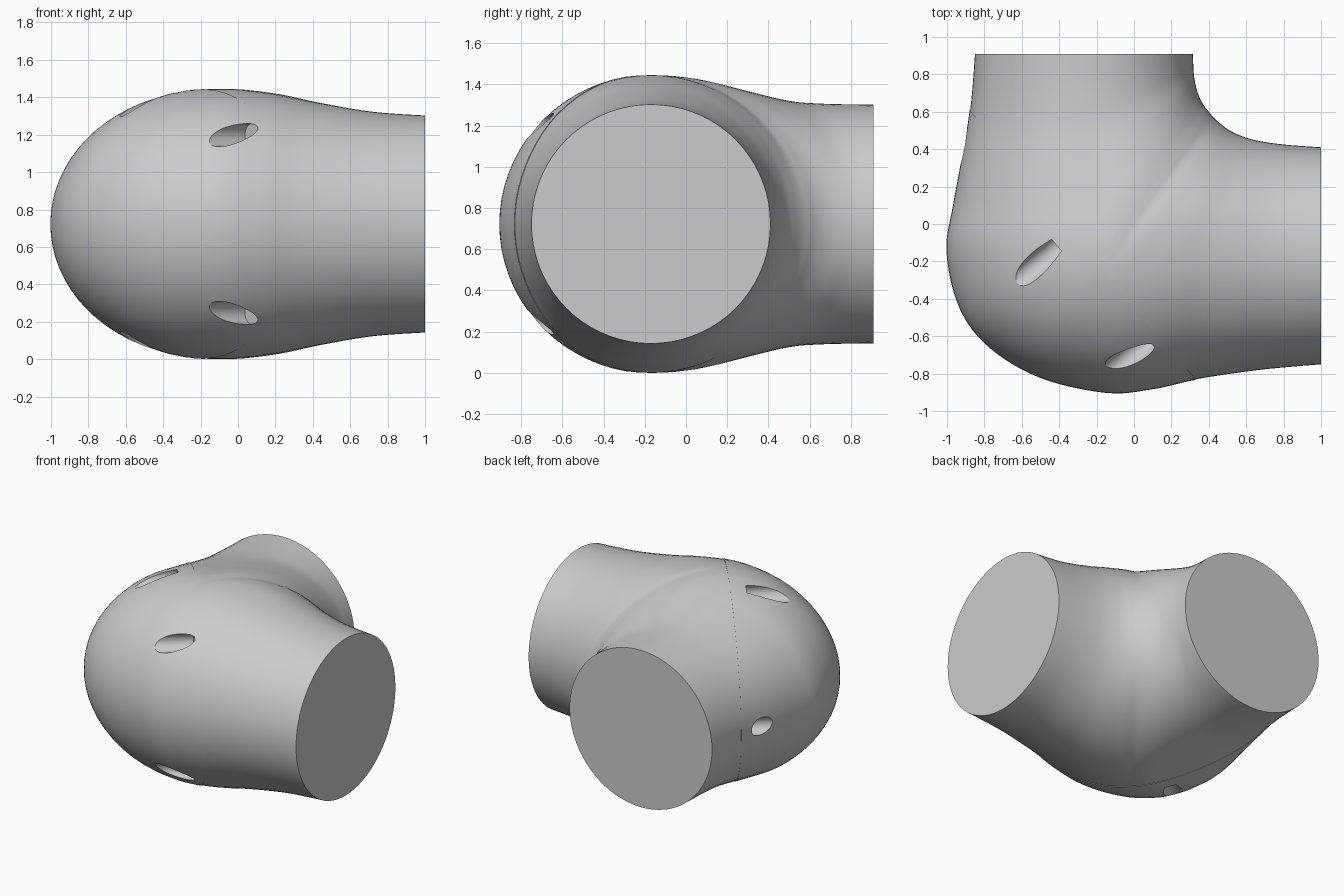
import bpy, bmesh, math
from mathutils import Vector

if "Cube" in bpy.data.objects:
    bpy.data.objects.remove(bpy.data.objects["Cube"])

MID_Z = 0.7225
SIDES, STEPS = 72, 6
AXIS = Vector((0.766, 0.643, 0))       # from the dome toward the elbow
ACROSS = Vector((0.643, -0.766, 0))
SEAM = Vector((-0.275, -0.11, MID_Z))

grey = bpy.data.materials.new("plain grey")
grey.use_nodes = True
grey.diffuse_color = (0.6, 0.6, 0.6, 1)
grey.node_tree.nodes["Principled BSDF"].inputs["Base Color"].default_value = grey.diffuse_color

# Stations along the elbow: inner wall xy, outer wall xy, ridge xy, half height
STATIONS = [
    (1, .41, 1, -.75, 1, -.17, .58),
    (.8, .425, .67, -.78, .72, -.17, .6),
    (.64, .45, .33, -.83, .42, -.17, .65),
    (.53, .49, .1, -.88, .2, -.17, .695),
    (.47, .53, -.15, -.9, 0, -.17, .72),
    (.43, .565, -.5, -.82, -.1, -.17, .722),
    (.4, .6, -.77, -.66, -.13, -.15, .722),
    (.37, .64, -.93, -.45, -.16, -.1, .718),
    (.345, .69, -1, -.15, -.19, 0, .7),
    (.33, .74, -.965, .1, -.215, .18, .66),
    (.32, .8, -.9, .45, -.24, .47, .6),
    (.317, .85, -.87, .66, -.255, .68, .583),
    (.315, .91, -.85, .91, -.265, .91, .58),
]


def spline(rows, steps):
    """Smoothly interpolate rows of numbers, passing through each one."""
    last = len(rows) - 1
    for i in range(last):
        a, b, c, d = (rows[min(max(k, 0), last)] for k in range(i - 1, i + 3))
        for s in range(steps):
            t = s / steps
            yield [q + t * ((r - p) + t * ((2*p - 5*q + 4*r - w) + t * (3*(q - r) + w - p))) / 2
                   for p, q, r, w in zip(a, b, c, d)]
    yield list(rows[last])


def section(bm, row):
    """One vertical ring: half ellipses meeting at the ridge."""
    ix, iy, ox, oy, rx, ry, height = row
    ring = []
    for k in range(SIDES):
        angle = math.tau * k / SIDES
        c, s = math.cos(angle), math.sin(angle)
        ex, ey = (ix, iy) if c > 0 else (ox, oy)
        ring.append(bm.verts.new((rx + (ex - rx) * abs(c),
                                  ry + (ey - ry) * abs(c), MID_Z + height * s)))
    return ring


def elbow_mesh():
    bm = bmesh.new()
    rings = [section(bm, row) for row in spline(STATIONS, STEPS)]
    for a, b in zip(rings, rings[1:]):
        for k in range(SIDES):
            n = (k + 1) % SIDES
            bm.faces.new((a[k], a[n], b[n], b[k]))
    bm.faces.new(rings[0])
    bm.faces.new(rings[-1])
    return bm


def seam_part(name, keep_dome):
    """The elbow cut at the seam plane, keeping one side and closing it."""
    bm = elbow_mesh()
    bmesh.ops.bisect_plane(bm, geom=bm.verts[:] + bm.edges[:] + bm.faces[:], dist=1e-5,
                           plane_co=SEAM, plane_no=AXIS,
                           clear_outer=keep_dome, clear_inner=not keep_dome)
    bmesh.ops.holes_fill(bm, edges=[e for e in bm.edges if e.is_boundary], sides=0)
    if keep_dome:
        for v in bm.verts:
            v.co = SEAM + (v.co - SEAM) * 1.004
    bmesh.ops.recalc_face_normals(bm, faces=bm.faces[:])
    mesh = bpy.data.meshes.new(name)
    bm.to_mesh(mesh)
    bm.free()
    mesh.materials.append(grey)
    obj = bpy.data.objects.new(name, mesh)
    bpy.context.collection.objects.link(obj)
    return obj


def drill(obj, across, height, end, radius):
    """Cut a blind round hole along the dome axis."""
    length = 0.9
    centre = AXIS * (end - length / 2) + ACROSS * across + Vector((0, 0, MID_Z + height))
    bpy.ops.mesh.primitive_cylinder_add(vertices=32, radius=radius, depth=length, location=centre,
                                        rotation=AXIS.to_track_quat("Z", "Y").to_euler())
    cutter = bpy.context.object
    cutter.name = "hole_cutter"
    cutter.hide_render = True
    cutter.data.materials.append(grey)
    mod = obj.modifiers.new("hole", "BOOLEAN")
    mod.operation, mod.solver, mod.object = "DIFFERENCE", "EXACT", cutter
    bpy.context.view_layer.objects.active = obj
    bpy.ops.object.modifier_apply(modifier=mod.name)
    bpy.data.objects.remove(cutter)


# Elbow with two open-facing pipe ends, and the domed cap behind it
body = seam_part("elbow_body", False)
cap = seam_part("domed_cap", True)

# Screw holes around the cap
for side in (1, -1):
    drill(cap, -0.17, 0.635 * side, -0.39, 0.062)
    drill(cap, 0.525, 0.475 * side, -0.34, 0.062)
drill(cap, -0.9, 0, -0.34, 0.062)

# Smooth walls with crisp rims
for obj in (body, cap):
    bpy.ops.object.select_all(action="DESELECT")
    obj.select_set(True)
    bpy.context.view_layer.objects.active = obj
    bpy.ops.object.shade_smooth_by_angle(angle=math.radians(30))
